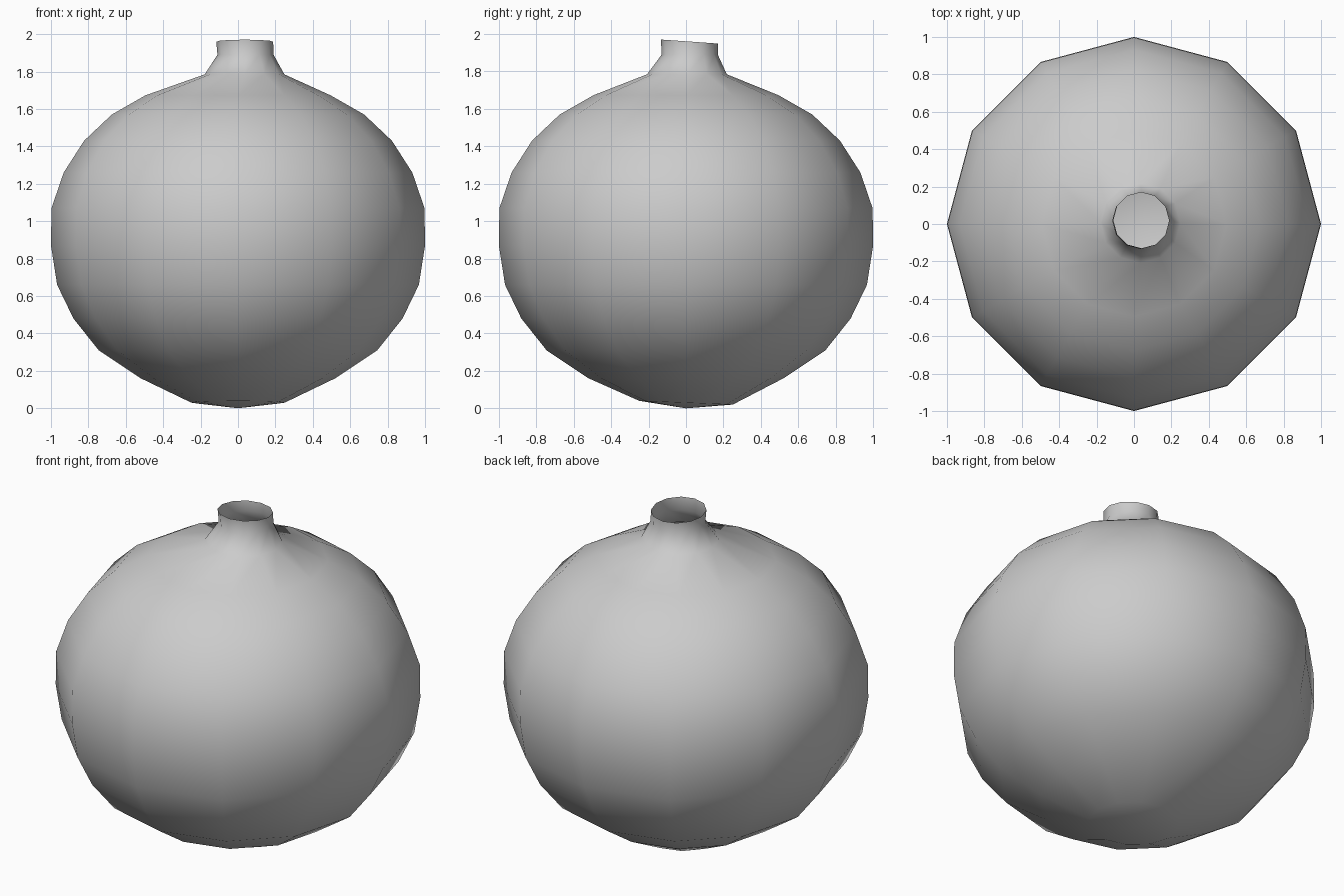
import bpy, bmesh
from math import cos, sin, pi

cube = bpy.data.objects.get("Cube")
if cube:
    bpy.data.objects.remove(cube, do_unlink=True)

# Plain grey surface
grey = bpy.data.materials.new("light_grey")
grey.use_nodes = True
colour = (0.6, 0.6, 0.6, 1)
grey.diffuse_color = colour
grey.node_tree.nodes["Principled BSDF"].inputs["Base Color"].default_value = colour

SIDES = 12
# Body and open neck profile: radius, height, x offset, y offset, tilt along y
PROFILE = [
    (0.25, 0.03, 0, 0, -0.04),
    (0.52, 0.16, 0, 0, 0),
    (0.745, 0.31, 0, 0, 0),
    (0.88, 0.48, 0, 0, 0),
    (0.967, 0.66, 0, 0, 0),
    (1.0, 0.87, 0, 0, 0),
    (0.997, 1.07, 0, 0, 0),
    (0.932, 1.26, 0, 0, 0),
    (0.823, 1.43, 0, 0, 0),
    (0.675, 1.57, 0, 0, 0),
    (0.495, 1.673, 0, 0, 0),
    (0.213, 1.785, 0.035, 0.005, 0),
    (0.15, 1.89, 0.04, 0.02, 0),
    (0.152, 1.96, 0.036, 0.018, -0.07),
]

bm = bmesh.new()
rings = []
for radius, height, ox, oy, tilt in PROFILE:
    ring = []
    for i in range(SIDES):
        a = 2 * pi * i / SIDES
        y = radius * sin(a)
        ring.append(bm.verts.new((radius * cos(a) + ox, y + oy, height + tilt * y)))
    rings.append(ring)

# Skin between rings, then the base fan
for low, high in zip(rings, rings[1:]):
    for i in range(SIDES):
        j = (i + 1) % SIDES
        bm.faces.new((low[i], low[j], high[j], high[i]))
base = bm.verts.new((0, 0, 0))
for i in range(SIDES):
    bm.faces.new((base, rings[0][(i + 1) % SIDES], rings[0][i]))
for face in bm.faces:
    face.smooth = True

mesh = bpy.data.meshes.new("round_vase")
bm.to_mesh(mesh)
bm.free()
mesh.materials.append(grey)
vase = bpy.data.objects.new("round_vase", mesh)
bpy.context.collection.objects.link(vase)
